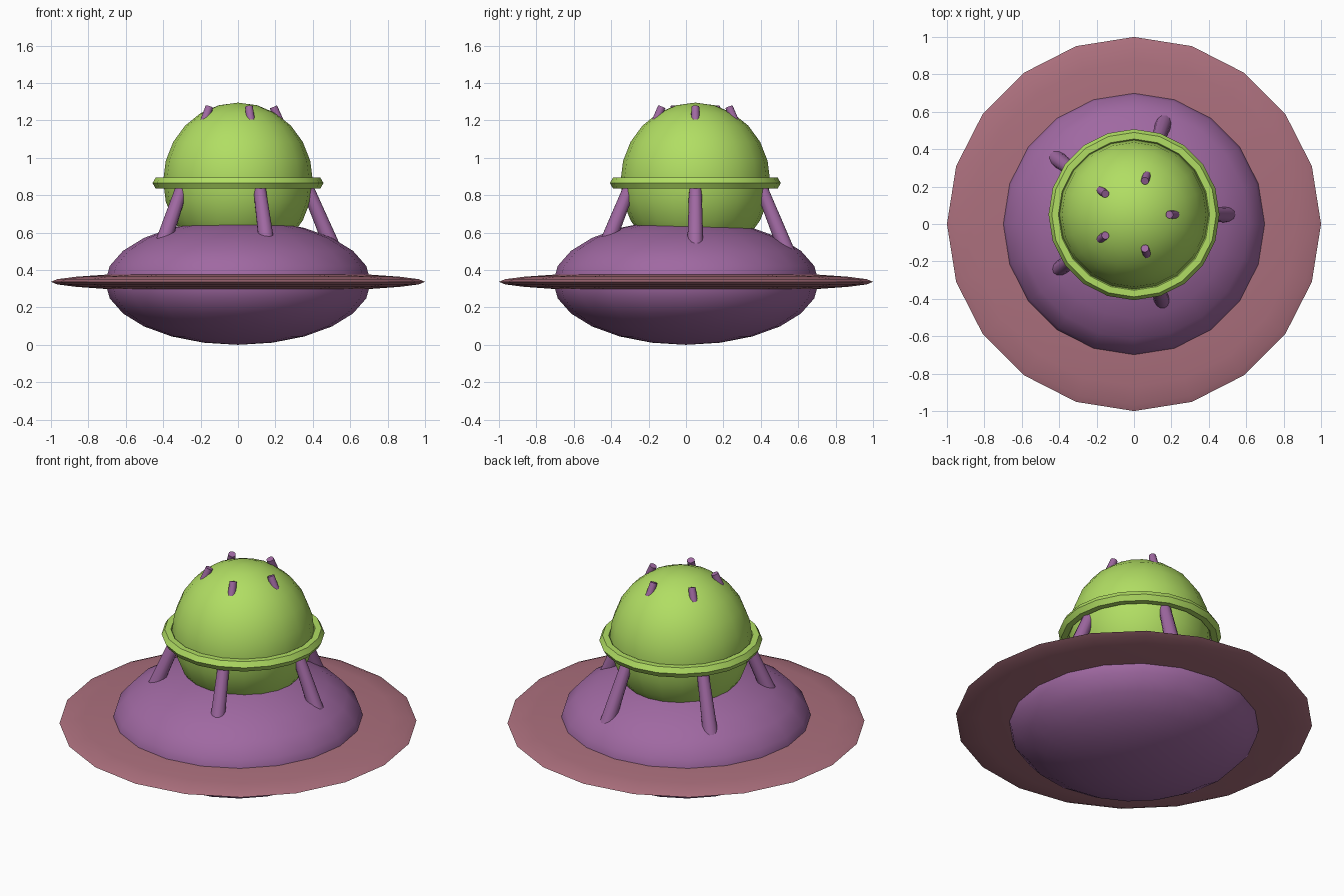
import bpy, math
from mathutils import Vector

if "Cube" in bpy.data.objects:
    bpy.data.objects.remove(bpy.data.objects["Cube"])


def material(name, rgb):
    m = bpy.data.materials.new(name)
    m.diffuse_color = (*rgb, 1)
    m.use_nodes = True
    m.node_tree.nodes["Principled BSDF"].inputs["Base Color"].default_value = m.diffuse_color
    return m


green = material("lime_green", (0.44, 0.73, 0.125))
purple = material("purple", (0.35, 0.14, 0.36))
pink = material("dusty_pink", (0.41, 0.16, 0.205))


def finish(name, mat):
    ob = bpy.context.object
    ob.name = name
    ob.data.materials.append(mat)
    bpy.ops.object.transform_apply(location=False, rotation=True, scale=True)
    bpy.ops.object.shade_smooth_by_angle(angle=math.radians(40))
    return ob


def ellipsoid(name, mat, loc, r, h):
    bpy.ops.mesh.primitive_uv_sphere_add(segments=20, ring_count=12, radius=1, location=loc)
    bpy.context.object.scale = (r, r, h)
    return finish(name, mat)


# hull, thin rim disc and dome
ellipsoid("hull", purple, (0, 0, 0.335), 0.71, 0.335)
ellipsoid("rim_disc", pink, (0, 0, 0.337), 1.0, 0.054)
DOME_Y = 0.05
ellipsoid("dome", green, (0, DOME_Y, 0.875), 0.40, 0.42)

# hexagonal-section ring around the dome
bpy.ops.mesh.primitive_torus_add(major_segments=20, minor_segments=6, major_radius=0.422,
                                 minor_radius=0.035, location=(0, DOME_Y, 0.865))
finish("dome_ring", green)

# five tapered struts running from the hull through the dome top
for i in range(5):
    a = math.radians(72 * i)

    def on_line(z):
        r = 0.375 + 0.42 * (0.83 - z)
        return Vector((r * math.cos(a), r * math.sin(a) + DOME_Y, z))

    low, high = on_line(0.42), on_line(1.272)
    d = high - low
    bpy.ops.mesh.primitive_cone_add(vertices=12, radius1=0.046, radius2=0.021,
                                    depth=d.length, location=(low + high) / 2,
                                    rotation=d.to_track_quat('Z', 'Y').to_euler())
    finish(f"strut_{i + 1}", purple)
